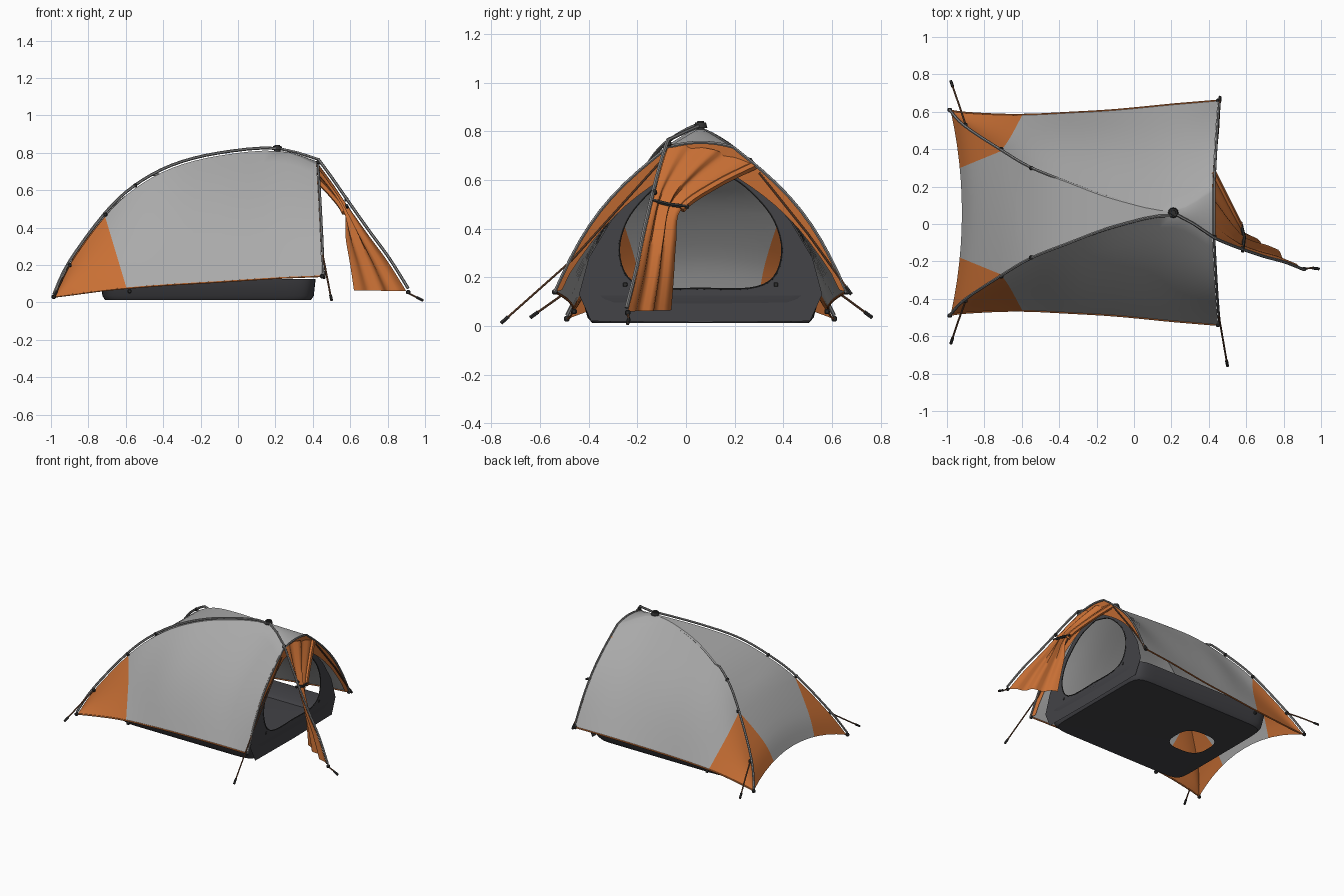
import bpy, bmesh
from math import sin, cos, pi, copysign
from mathutils import Vector

if "Cube" in bpy.data.objects:
    bpy.data.objects.remove(bpy.data.objects["Cube"])

MID = 0.06  # y of the tent's long axis


def material(name, r, g, b):
    m = bpy.data.materials.new(name)
    m.use_nodes = True
    m.diffuse_color = (r, g, b, 1)
    bsdf = next(n for n in m.node_tree.nodes if n.type == "BSDF_PRINCIPLED")
    bsdf.inputs["Base Color"].default_value = (r, g, b, 1)
    return m


GREY = material("fly grey", .40, .40, .40)
ORANGE = material("orange fabric", .58, .16, .035)
DARK = material("dark fabric", .055, .055, .062)
POLE = material("pole grey", .24, .24, .24)
CORD = material("cord brown", .16, .07, .035)
BLACK = material("black fittings", .03, .03, .03)


def smooth(points, n=4):
    """Catmull-Rom samples through tuples of any length."""
    pts = [points[0]] + list(points) + [points[-1]]
    out = []
    for a, b, c, d in zip(pts, pts[1:], pts[2:], pts[3:]):
        for k in range(n):
            t = k / n
            out.append(tuple(q + .5 * t * (r - p + t * (2*p - 5*q + 4*r - s + t * (3*(q - r) + s - p)))
                             for p, q, r, s in zip(a, b, c, d)))
    return out + [tuple(points[-1])]


def finish(name, bm, mats, angle=40):
    mesh = bpy.data.meshes.new(name)
    bm.to_mesh(mesh)
    bm.free()
    for m in mats:
        mesh.materials.append(m)
    ob = bpy.data.objects.new(name, mesh)
    bpy.context.collection.objects.link(ob)
    bpy.ops.object.select_all(action="DESELECT")
    ob.select_set(True)
    bpy.context.view_layer.objects.active = ob
    bpy.ops.object.shade_smooth_by_angle(angle=angle * pi / 180)
    return ob


def grid(rows, closed=False):
    """Sheet of quads through rows of points."""
    bm = bmesh.new()
    vs = [[bm.verts.new(p) for p in row] for row in rows]
    for a, b in zip(vs, vs[1:]):
        n = len(a)
        for i in range(n if closed else n - 1):
            j = (i + 1) % n
            bm.faces.new((a[i], a[j], b[j], b[i]))
    bmesh.ops.remove_doubles(bm, verts=bm.verts, dist=.0005)
    bmesh.ops.recalc_face_normals(bm, faces=bm.faces)
    return bm


def tube(name, path, radius, mat):
    curve = bpy.data.curves.new(name, "CURVE")
    curve.dimensions = "3D"
    curve.bevel_depth = radius
    curve.bevel_resolution = 1
    curve.use_fill_caps = True
    sp = curve.splines.new("POLY")
    sp.points.add(len(path) - 1)
    for p, co in zip(sp.points, path):
        p.co = (*co, 1)
    curve.materials.append(mat)
    ob = bpy.data.objects.new(name, curve)
    bpy.context.collection.objects.link(ob)
    bpy.ops.object.select_all(action="DESELECT")
    ob.select_set(True)
    bpy.context.view_layer.objects.active = ob
    bpy.ops.object.convert(target="MESH")
    bpy.ops.object.shade_smooth_by_angle(angle=1)


# Fly stations: x, pole half width, pole z, hem half width, hem z, side bulge
STATIONS = smooth([
    (-.98, .545, .03, .546, .03, 0),
    (-.9, .46, .2, .535, .04, -.01),
    (-.71, .335, .46, .525, .065, -.01),
    (-.55, .24, .61, .525, .08, .005),
    (-.35, .16, .72, .535, .095, .025),
    (-.1, .07, .785, .55, .11, .035),
    (.21, .012, .81, .58, .13, .035),
    (.42, .135, .735, .6, .14, .045)], 4)
SIDE, TOP = 10, 6


def section(st):
    x, w, zp, e, zb, bulge = st
    rear = max(0, (-.6 - x) / .38)
    front = max(0, (x - .21) / .21)
    half = []
    for i in range(SIDE):
        s = 1 - i / SIDE
        b = bulge * sin(pi * s)
        half.append((x + .03 * front * s, w + (e - w) * s + b, zp + (zb - zp) * s + .8 * b))
    top = []
    for i in range(2 * TOP + 1):
        t = 1 - i / TOP
        arc = 1 - t * t
        top.append((x + .06 * rear * arc, w * t, zp + arc * (.11 * rear + .02 * front)))
    right = [(px, -py, pz) for px, py, pz in reversed(half)]
    return [(px, MID - py, pz) for px, py, pz in half + top + right]


# Fly sheet with crisp orange rear corners
rows = [section(s) for s in STATIONS]
fly = grid(rows)
planes = [((-.6, 0, .09), (1, 0, .3))]
planes += [((-.93, MID + s * .24, 0), (-.41, s, 0)) for s in (-1, 1)]
for co, no in planes:
    bmesh.ops.bisect_plane(fly, geom=fly.verts[:] + fly.edges[:] + fly.faces[:],
                           plane_co=co, plane_no=no, dist=.0005)
for f in fly.faces:
    c = f.calc_center_median()
    on_side = c.x < -.6 - .3 * (c.z - .09)
    f.material_index = int(on_side and abs(c.y - MID) > .24 + .41 * (c.x + .93))
finish("fly_sheet", fly, [GREY, ORANGE])

# Orange hems and front trim
for name, i in (("right_hem", 0), ("left_hem", -1)):
    tube(name, [r[i] for r in rows], .005, ORANGE)
edge = rows[-1]
inner = []
for x, y, z in edge:
    k = .05 + .16 * max(0, z - .2) / .5
    inner.append((x - .012, y + (MID - y) * k, z + (.3 - z) * k))
finish("front_trim", grid([edge, inner]), [ORANGE])
tube("front_hoop", [(x + .008, y, z) for x, y, z in edge], .007, POLE)


# Tub floor with a rounded opening near the rear
def ring(cx, rx, ry, z, power, n=48):
    pts = []
    for i in range(n):
        c, s = cos(2 * pi * i / n), sin(2 * pi * i / n)
        pts.append((cx + rx * copysign(abs(c) ** power, c),
                    MID + ry * copysign(abs(s) ** power, s), z))
    return pts


tub = grid([ring(-.46, .14, .13, .02, .7), ring(-.16, .55, .445, .012, .15),
            ring(-.16, .565, .465, .035, .15), ring(-.16, .575, .49, .125, .15)], True)
finish("tub_floor", tub, [DARK])

# Inner front wall with a rounded doorway
outer = [(0, .72), (.12, .69), (.25, .57), (.37, .43), (.46, .28),
         (.5, .13), (.45, .02), (0, .015)]
door = smooth([(0, .65), (.13, .61), (.23, .53), (.305, .43), (.335, .31),
               (.3, .2), (.2, .155), (0, .155)], 4)
wide = []
for a, b in zip(outer, outer[1:]):
    wide += [tuple(p + (q - p) * k / 4 for p, q in zip(a, b)) for k in range(4)]
wide.append(outer[-1])


def outline(half):
    full = half + [(-y, z) for y, z in half[-2:0:-1]]
    return [(.415 - .04 * z, MID + y, z) for y, z in full]


finish("inner_front_wall", grid([outline(wide), outline(door)], True), [DARK])
tube("doorway_zip", outline(door) + outline(door)[:1], .004, BLACK)

# Gathered vestibule door
pole_edge = smooth([(.42, -.07, .75), (.49, -.1, .655), (.57, -.13, .54),
                    (.69, -.17, .37), (.8, -.2, .22), (.9, -.24, .06)], 5)
free_edge = smooth([(.42, .28, .66), (.5, .12, .58), (.57, -.02, .48),
                    (.575, -.04, .35), (.6, -.05, .2), (.62, -.06, .065)], 5)
sheet = []
for a, b in zip(pole_edge, free_edge):
    row = []
    for k in range(17):
        t = k / 16
        p = Vector(a).lerp(Vector(b), t)
        fold = .012 * sin(pi * t) * sin(t * 5 * pi)
        row.append(p + Vector((fold, fold, .02 * sin(pi * t) * max(0, a[2] - .5) * 4)))
    sheet.append(row)
finish("vestibule_door", grid(sheet), [ORANGE], 60)
tube("rolled_door_edge", free_edge[:11], .018, ORANGE)
tube("door_tie", [(.58, -.15, .52), (.59, -.07, .5), (.57, .01, .49)], .009, BLACK)

# Poles from the hub
HUB = (.21, MID, .825)
for name, side in (("right_pole", -1), ("left_pole", 1)):
    path = []
    for x, w, z, *_ in STATIONS:
        if x <= .211:
            lift = -.014 if side > 0 and x > -.42 else .014
            path.append((x - .005, MID + side * (w + .004), z + lift))
    tube(name, path, .008, POLE)
tube("front_pole", [HUB, (.32, 0, .8)] + [(x + .01, y - .005, z + .015) for x, y, z in pole_edge],
     .008, POLE)

# Hub, buckles and pegs
bm = bmesh.new()
for r, h in ((.028, .022), (.017, .034)):
    geo = bmesh.ops.create_cone(bm, cap_ends=True, segments=12, radius1=r, radius2=r * .8, depth=h)
    bmesh.ops.translate(bm, verts=geo["verts"], vec=HUB)
finish("pole_hub", bm, [BLACK])

spots = [(.43, -.07, .75), (.58, -.13, .55), (.91, -.24, .055), (.45, -.54, .14), (.45, .66, .14)]
for s in (-1, 1):
    spots += [(-.9, MID + s * .47, .2), (-.71, MID + s * .34, .47),
              (-.55, MID + s * .24, .625), (-.985, MID + s * .55, .03),
              (-.58, MID + s * .52, .06), (.4, MID + s * .31, .17)]
bm = bmesh.new()
for p in spots:
    geo = bmesh.ops.create_cube(bm, size=.022)
    bmesh.ops.translate(bm, verts=geo["verts"], vec=p)
bmesh.ops.bevel(bm, geom=bm.edges[:], offset=.005, segments=1, affect="EDGES")
finish("buckles", bm, [BLACK])

# Guy lines, each ending in a small peg
lines = {
    "front_right_guy": [(.43, -.1, .68), (.45, -.47, .27), (.5, -.76, .012)],
    "front_left_cord": [(.43, .3, .63), (.45, .5, .38), (.46, .68, .13)],
    "door_guy": [(.9, -.24, .055), (.95, -.235, .03), (.99, -.24, .01)],
    "rear_right_guy": [(-.9, -.41, .2), (-.94, -.52, .12), (-.98, -.64, .035)],
    "rear_left_guy": [(-.9, .53, .2), (-.94, .65, .12), (-.98, .765, .035)],
}
for name, path in lines.items():
    tube(name, path, .005, CORD)
    end, d = Vector(path[-1]), (Vector(path[-1]) - Vector(path[-2])).normalized()
    tube(name + "_peg", [end - d * .04, end], .008, BLACK)
